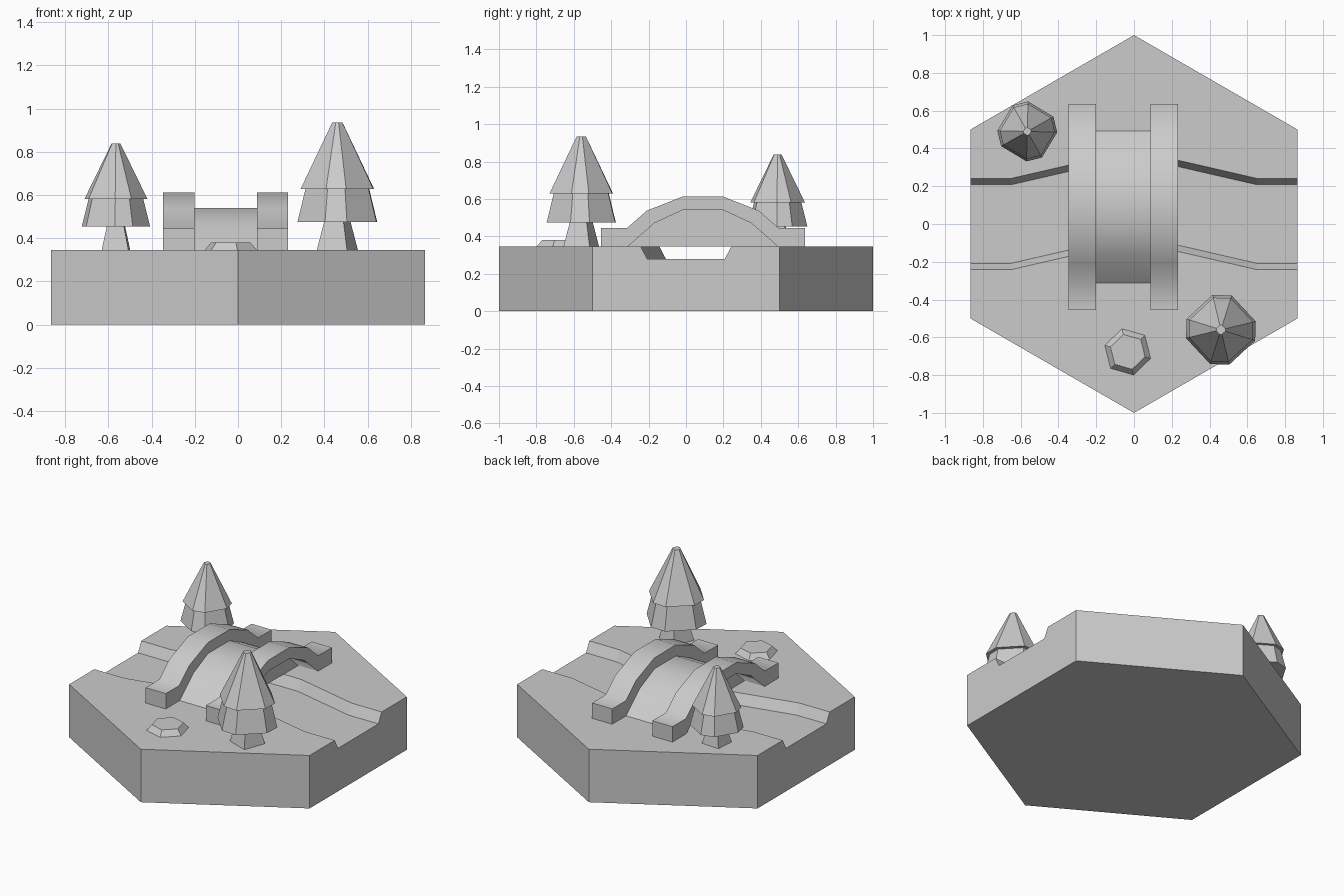
import bpy, bmesh
from math import sin, cos, pi, radians

if "Cube" in bpy.data.objects:
    bpy.data.objects.remove(bpy.data.objects["Cube"])

GROUND = 0.345


def make(name, verts, faces, smooth=None):
    me = bpy.data.meshes.new(name)
    me.from_pydata(verts, [], faces)
    bm = bmesh.new()
    bm.from_mesh(me)
    bmesh.ops.recalc_face_normals(bm, faces=bm.faces)
    bm.to_mesh(me)
    bm.free()
    ob = bpy.data.objects.new(name, me)
    bpy.context.collection.objects.link(ob)
    if smooth:
        bpy.ops.object.select_all(action='DESELECT')
        bpy.context.view_layer.objects.active = ob
        ob.select_set(True)
        bpy.ops.object.shade_smooth_by_angle(angle=radians(smooth))
    return ob


def loft(name, rings, smooth=None):
    """Closed solid through a list of equally sized vertex rings."""
    n = len(rings[0])
    faces = [tuple(range(n)), tuple(range((len(rings) - 1) * n, len(rings) * n))]
    for r in range(len(rings) - 1):
        for i in range(n):
            j = (i + 1) % n
            faces.append((r * n + i, r * n + j, (r + 1) * n + j, (r + 1) * n + i))
    return make(name, [v for ring in rings for v in ring], faces, smooth)


def ring(x, y, z, radius, angles):
    return [(x + radius * cos(a), y + radius * sin(a), z) for a in angles]


def extrude_x(name, profile, x0, x1, smooth=None):
    return loft(name, [[(x, y, z) for y, z in profile] for x in (x0, x1)], smooth)


# hexagonal ground tile
hexagon = [pi / 2 + i * pi / 3 for i in range(6)]
ground = loft("ground_tile", [ring(0, 0, z, 1, hexagon) for z in (0, GROUND)])

# bending river channel cut into the tile
stations = [(-0.95, 0), (-0.65, 0), (-0.216, 0.1), (0.216, 0.1), (0.65, 0), (0.95, 0)]
section = [(-0.208, 0.28), (0.208, 0.28), (0.275, 0.41), (-0.275, 0.41)]
cutter = loft("river_cutter", [[(x, y + s, z) for y, z in section] for x, s in stations])
cutter.hide_render = True
cutter.hide_viewport = True
cut = ground.modifiers.new("river", 'BOOLEAN')
cut.operation = 'DIFFERENCE'
cut.solver = 'EXACT'
cut.object = cutter


# bridge profiles, mirrored about the middle of the span
def span(half):
    mid = 0.09
    return [(mid - d, z) for d, z in half] + [(mid + d, z) for d, z in reversed(half)]


outer = [(0.545, GROUND), (0.545, 0.445), (0.405, 0.445), (0.30, 0.537), (0.11, 0.612)]
inner = [(0.402, GROUND), (0.26, 0.47), (0.11, 0.54)]
extrude_x("bridge_deck", span(inner), -0.205, 0.09, 50)
for side, x0, x1 in (("left", -0.347, -0.202), ("right", 0.087, 0.232)):
    extrude_x(side + "_bridge_rail", span(outer) + span(inner)[::-1], x0, x1, 50)


# pine trees: tapered square trunk and two tiers with chamfered corners
def tree(name, x, y, scale, turn):
    t = radians(turn)
    square = [t + pi / 4 * 0.6 + i * pi / 2 for i in range(4)]
    chamfered = [t + i * pi / 2 + d for i in range(4) for d in (-0.27, 0.27)]
    parts = (("trunk", square, [(0.0, 0.105), (0.15, 0.062)]),
             ("lower_branches", chamfered, [(0.13, 0.19), (0.29, 0.15)]),
             ("upper_branches", chamfered, [(0.283, 0.175), (0.59, 0.025)]))
    for part, angles, levels in parts:
        loft(f"{name}_{part}", [ring(x, y, GROUND + h * scale, r * scale, angles)
                                for h, r in levels], 40)


tree("large_tree", 0.46, -0.56, 1.0, -2)
tree("small_tree", -0.565, 0.49, 0.835, 14)

# low rock
corners = [radians(44 + 60 * i) for i in range(6)]
loft("rock", [ring(-0.033, -0.677, GROUND + h, r, corners)
              for h, r in ((-0.01, 0.126), (0, 0.126), (0.035, 0.095))])
